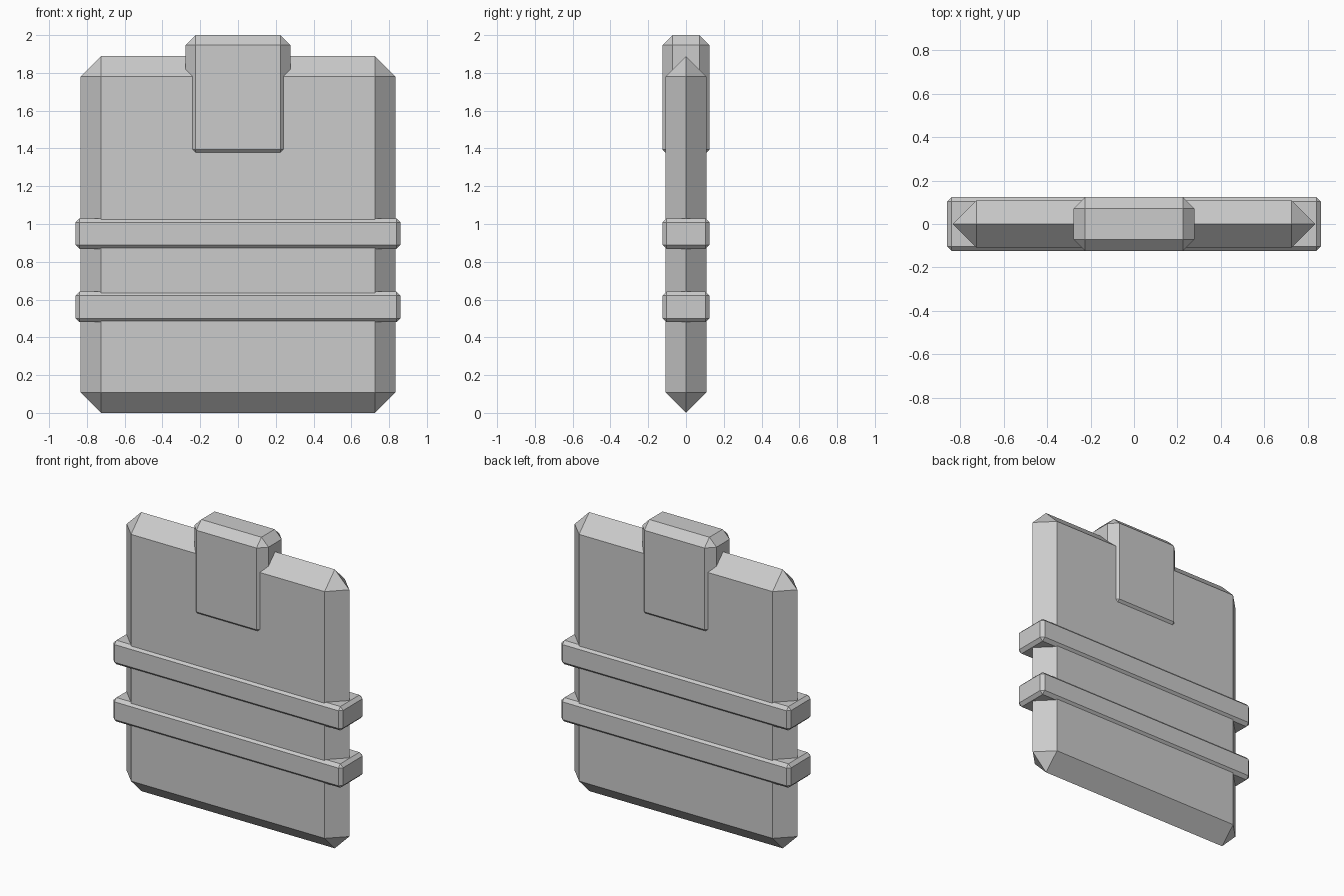
import bpy
import bmesh

if "Cube" in bpy.data.objects:
    bpy.data.objects.remove(bpy.data.objects["Cube"])

grey = bpy.data.materials.new("light_grey")
grey.diffuse_color = (0.6, 0.6, 0.6, 1.0)
grey.use_nodes = True
grey.node_tree.nodes["Principled BSDF"].inputs["Base Color"].default_value = grey.diffuse_color


def chamfered_box(name, half_x, half_y, z_low, z_high, chamfer):
    """Box with every edge and corner cut flat by the same amount."""
    bm = bmesh.new()
    bmesh.ops.create_cube(bm, size=2.0)
    for v in bm.verts:
        v.co.x *= half_x
        v.co.y *= half_y
        v.co.z = z_high if v.co.z > 0 else z_low
    bmesh.ops.bevel(bm, geom=bm.edges[:], offset=chamfer, segments=1,
                    affect='EDGES', clamp_overlap=False)
    # Chamfers as deep as half the thickness meet in a single ridge
    bmesh.ops.remove_doubles(bm, verts=bm.verts[:], dist=0.001)
    bmesh.ops.recalc_face_normals(bm, faces=bm.faces[:])
    mesh = bpy.data.meshes.new(name)
    bm.to_mesh(mesh)
    bm.free()
    mesh.materials.append(grey)
    obj = bpy.data.objects.new(name, mesh)
    bpy.context.collection.objects.link(obj)
    return obj


# Main slab, with chamfers that meet as a ridge around the rim
chamfered_box("slab", 0.834, 0.109, 0.0, 1.889, 0.109)

# Two bands wrapped around the slab
for name, z_mid in (("lower_band", 0.561), ("upper_band", 0.949)):
    chamfered_box(name, 0.86, 0.124, z_mid - 0.081, z_mid + 0.081, 0.021)

# Block straddling the top edge
chamfered_box("top_block", 0.278, 0.124, 1.341, 2.0, 0.053)
